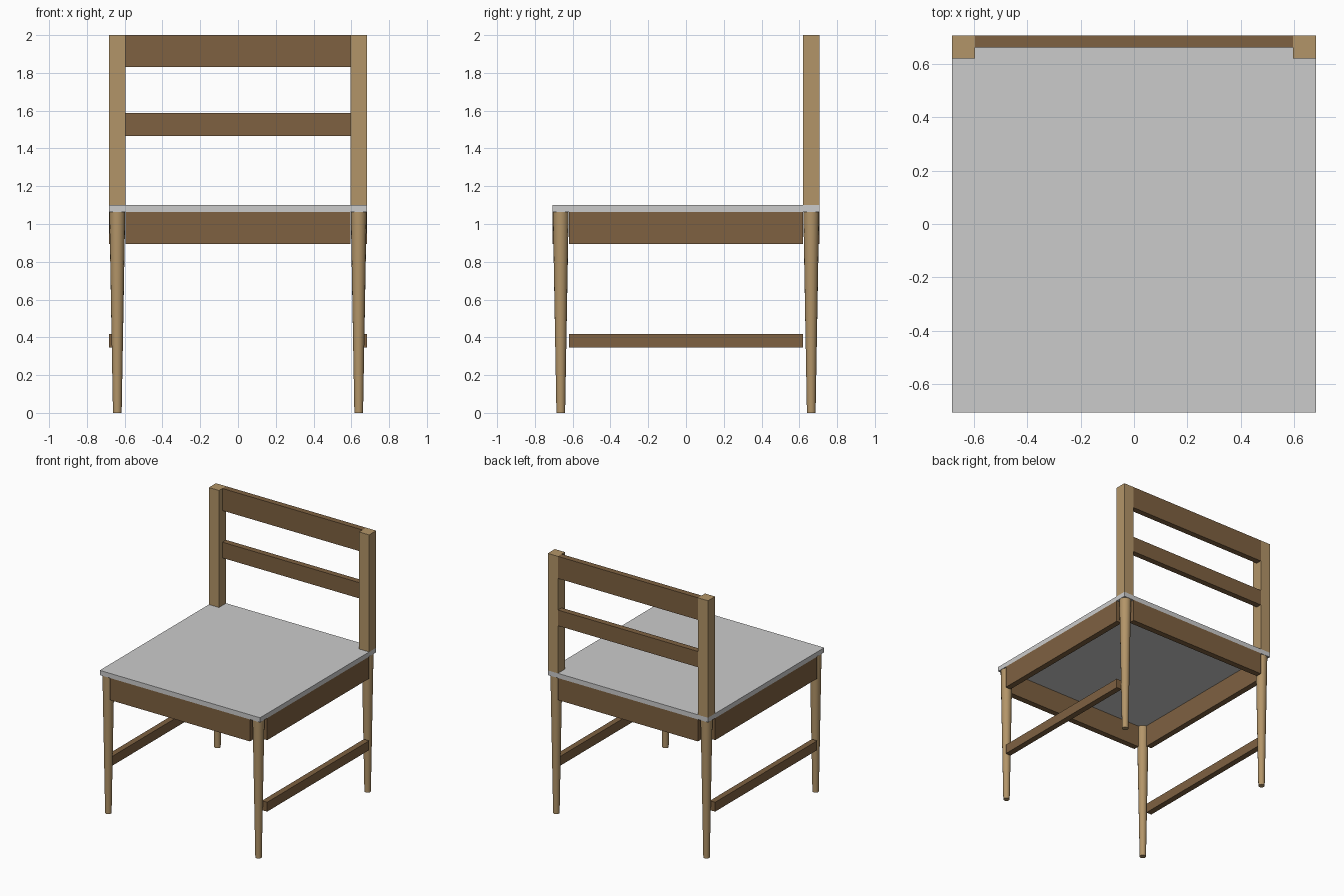
import bpy, math

if "Cube" in bpy.data.objects:
    bpy.data.objects.remove(bpy.data.objects["Cube"])


def material(name, rgb):
    m = bpy.data.materials.new(name)
    m.diffuse_color = (*rgb, 1.0)
    m.use_nodes = True
    m.node_tree.nodes["Principled BSDF"].inputs["Base Color"].default_value = m.diffuse_color
    return m


GREY = material("seat grey", (0.60, 0.60, 0.60))
OAK = material("light wood", (0.45, 0.30, 0.14))
WALNUT = material("dark wood", (0.21, 0.12, 0.053))

W, D = 0.682, 0.706       # half width and half depth
POST, BOARD = 0.086, 0.045  # post side, board thickness
SEAT_Z, SEAT_TOP = 1.064, 1.10


def box(name, lo, hi, mat):
    bpy.ops.mesh.primitive_cube_add(size=1, location=[(a + b) / 2 for a, b in zip(lo, hi)])
    o = bpy.context.object
    o.name = name
    o.scale = [b - a for a, b in zip(lo, hi)]
    bpy.ops.object.transform_apply(location=False, rotation=False, scale=True)
    o.data.materials.append(mat)
    return o


def leg(name, x, y):
    bpy.ops.mesh.primitive_cone_add(vertices=16, radius1=0.023, radius2=0.042,
                                    depth=SEAT_Z, location=(x, y, SEAT_Z / 2))
    o = bpy.context.object
    o.name = name
    o.data.materials.append(OAK)
    bpy.ops.object.shade_smooth_by_angle(angle=math.radians(40))


# Seat panel
box("seat", (-W, -D, SEAT_Z), (W, D, SEAT_TOP), GREY)

ix, iy = W - POST, D - POST   # inner faces of the corner posts
for side, s in (("left", -1), ("right", 1)):
    # Tapered legs
    for end, e in (("front", -1), ("back", 1)):
        leg(f"{end}_leg_{side}", s * (W - POST / 2), e * (D - POST / 2))
    # Back post
    x0, x1 = sorted((s * ix, s * W))
    box(f"back_post_{side}", (x0, iy, SEAT_TOP), (x1, D, 2.0), OAK)
    # Side apron and stretcher
    x0, x1 = sorted((s * (W - BOARD), s * W))
    box(f"side_apron_{side}", (x0, -iy, 0.895), (x1, iy, SEAT_Z), WALNUT)
    box(f"side_stretcher_{side}", (x0, -iy, 0.345), (x1, iy, 0.417), WALNUT)

# Front and back aprons
box("front_apron", (-ix, -D, 0.895), (ix, -D + BOARD, SEAT_Z), WALNUT)
box("back_apron", (-ix, D - BOARD, 0.895), (ix, D, SEAT_Z), WALNUT)

# Backrest rails
box("top_rail", (-ix, D - BOARD, 1.83), (ix, D, 2.0), WALNUT)
box("middle_rail", (-ix, D - BOARD, 1.466), (ix, D, 1.587), WALNUT)
